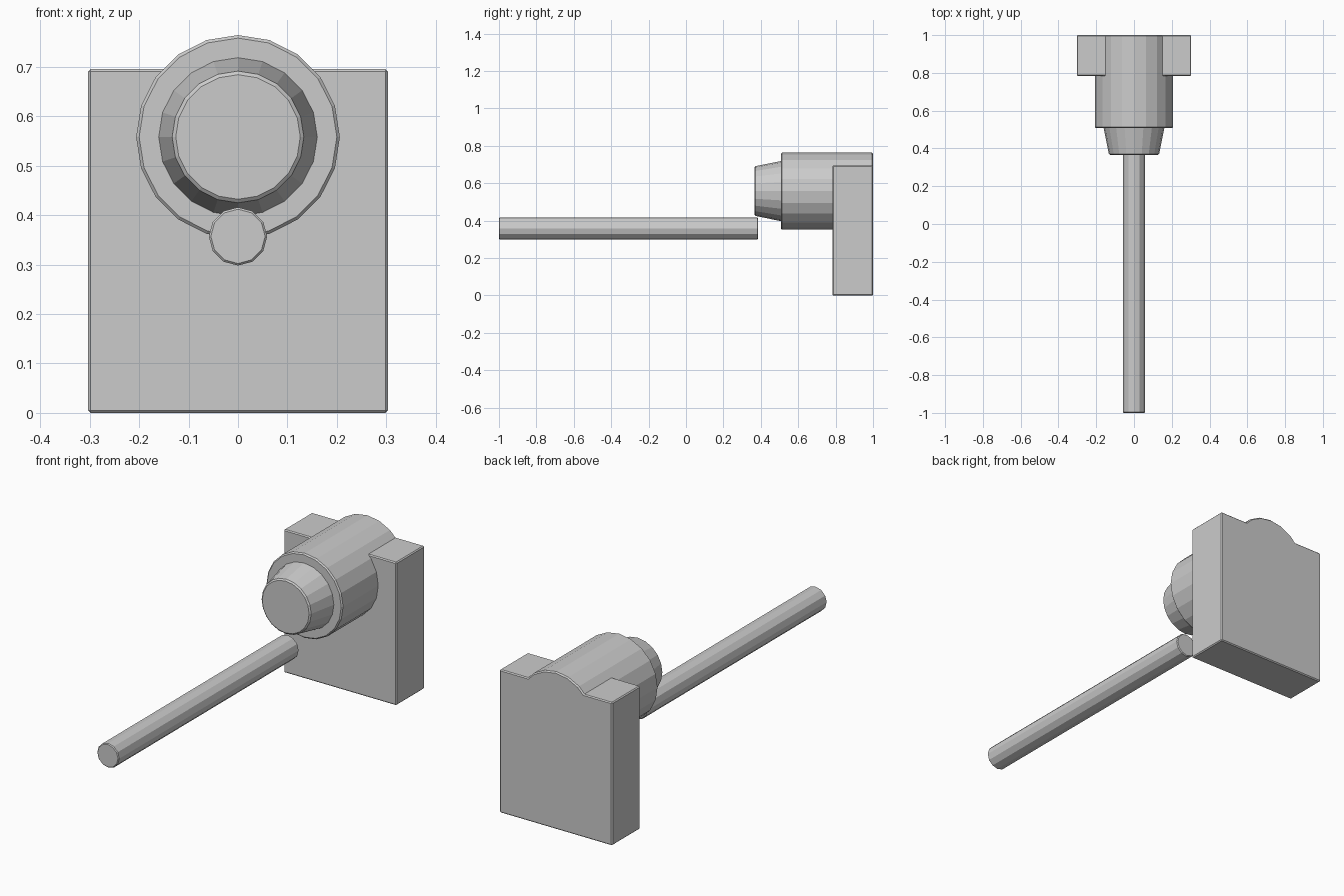
import bpy
from math import radians

if "Cube" in bpy.data.objects:
    bpy.data.objects.remove(bpy.data.objects["Cube"])


def chamfer(obj, width):
    mod = obj.modifiers.new("edge_chamfer", 'BEVEL')
    mod.width = width
    mod.segments = 1
    mod.limit_method = 'ANGLE'
    mod.angle_limit = radians(40)


def round_part(name, y_front, y_back, r_front, r_back, z, sides, width):
    """Closed cylinder or cone lying along the y axis."""
    bpy.ops.mesh.primitive_cone_add(
        vertices=sides, radius1=r_back, radius2=r_front,
        depth=y_back - y_front,
        location=(0, (y_front + y_back) / 2, z),
        rotation=(radians(90), 0, 0))
    obj = bpy.context.object
    obj.name = name
    bpy.ops.object.transform_apply(location=False, rotation=True, scale=True)
    chamfer(obj, width)
    return obj


# Mounting block
bpy.ops.mesh.primitive_cube_add(size=1, location=(0, 0.8915, 0.3475))
block = bpy.context.object
block.name = "mounting_block"
block.scale = (0.606, 0.217, 0.695)
bpy.ops.object.transform_apply(location=False, rotation=False, scale=True)
chamfer(block, 0.005)

# Barrel running through the block, tapered nose, and loose rod below
round_part("barrel", 0.507, 1.0, 0.206, 0.206, 0.558, 20, 0.006)
round_part("tapered_nose", 0.366, 0.53, 0.132, 0.165, 0.558, 20, 0.006)
round_part("rod", -1.0, 0.385, 0.059, 0.059, 0.357, 12, 0.004)
